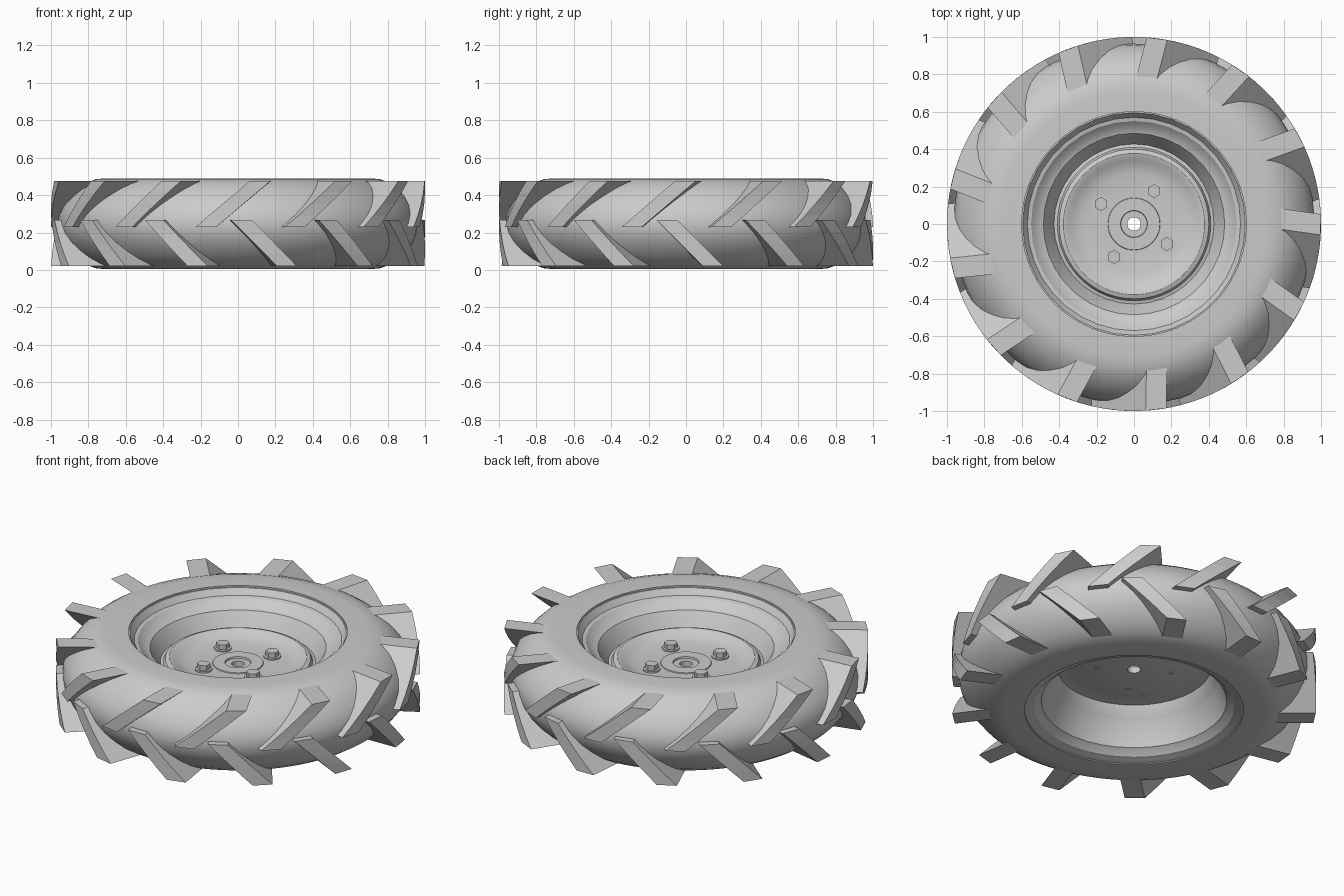
import bpy, bmesh, math
from mathutils import Matrix

cube = bpy.data.objects.get("Cube")
if cube:
    bpy.data.objects.remove(cube, do_unlink=True)

grey = bpy.data.materials.new("plain grey")
grey.use_nodes = True
grey.diffuse_color = (0.6, 0.6, 0.6, 1)
grey.node_tree.nodes["Principled BSDF"].inputs["Base Color"].default_value = (0.6, 0.6, 0.6, 1)


def finish(name, bm, smooth=None):
    bmesh.ops.recalc_face_normals(bm, faces=bm.faces)
    mesh = bpy.data.meshes.new(name)
    bm.to_mesh(mesh)
    bm.free()
    mesh.materials.append(grey)
    obj = bpy.data.objects.new(name, mesh)
    bpy.context.collection.objects.link(obj)
    if smooth:
        bpy.ops.object.select_all(action='DESELECT')
        obj.select_set(True)
        bpy.context.view_layer.objects.active = obj
        bpy.ops.object.shade_smooth_by_angle(angle=math.radians(smooth))
    return obj


def lathe(name, profile, steps, smooth=30):
    """Turn a closed (radius, height) outline around the axle."""
    bm = bmesh.new()
    verts = [bm.verts.new((r, 0, z)) for r, z in profile]
    edges = [bm.edges.new((verts[i - 1], verts[i])) for i in range(len(verts))]
    bmesh.ops.spin(bm, geom=verts + edges, cent=(0, 0, 0), axis=(0, 0, 1),
                   angle=math.tau, steps=steps, use_merge=True)
    bmesh.ops.remove_doubles(bm, verts=bm.verts, dist=1e-5)
    return finish(name, bm, smooth)


# Tyre carcass: flat sidewalls and a rounded crown, symmetric about mid height
MID = 0.247
half = [(0.6, 0.243), (0.71, 0.243), (0.76, 0.238), (0.81, 0.22), (0.86, 0.187),
        (0.9, 0.147), (0.935, 0.1), (0.957, 0.05)]
tyre = [(r, MID + h) for r, h in half] + [(0.964, MID)]
tyre += [(r, MID - h) for r, h in reversed(half)]
lathe("tyre", tyre, 96)

# Stepped rim, hidden side buried in the tyre
lathe("rim", [(0.62, 0.48), (0.595, 0.48), (0.57, 0.445), (0.55, 0.44), (0.515, 0.405),
              (0.485, 0.395), (0.43, 0.31), (0.42, 0.29), (0.455, 0.21), (0.465, 0.2),
              (0.51, 0.06), (0.525, 0.05), (0.55, 0.025), (0.575, 0.02),
              (0.595, 0.01), (0.62, 0.01)], 36)

# Pressed wheel disc with rounded ridge, flat centre and axle hole
lathe("wheel_disc", [(0.45, 0.3), (0.41, 0.31), (0.4, 0.33), (0.378, 0.338), (0.355, 0.332),
                     (0.335, 0.317), (0.27, 0.3), (0.14, 0.3), (0.138, 0.305),
                     (0.072, 0.305), (0.07, 0.295), (0.036, 0.295), (0.036, 0.26),
                     (0.28, 0.26), (0.32, 0.275), (0.4, 0.28), (0.45, 0.28)], 64)


def add_lug(bm, angle, t_in, t_out, z_in, z_out, rings=5):
    """Slanted tread bar: a sheared prism trimmed to the outer radius."""
    turn = Matrix.Rotation(math.radians(angle), 3, 'Z')
    sections = []
    for i in range(rings):
        f = i / (rings - 1)
        t, z = t_in + (t_out - t_in) * f, z_in + (z_out - z_in) * f
        inner = 0.88 - 0.12 * f
        a, b = t - 0.055, t + 0.055
        corners = [(inner, a), (math.sqrt(1 - a * a), a), (math.sqrt(1 - b * b), b), (inner, b)]
        sections.append([bm.verts.new(turn @ Matrix.Translation((x, y, z)).translation)
                         for x, y in corners])
    for s, n in zip(sections, sections[1:]):
        for k in range(4):
            bm.faces.new((s[k - 1], s[k], n[k], n[k - 1]))
    bm.faces.new(sections[0])
    bm.faces.new(sections[-1])


# Two staggered rows of tread bars forming a chevron
LUGS = 13
for name, start, t_in, t_out, z_in, z_out in (
        ("upper_tread_bars", 269, -0.155, 0.135, 0.23, 0.475),
        ("lower_tread_bars", 278.5, -0.13, 0.115, 0.267, 0.022)):
    bm = bmesh.new()
    for i in range(LUGS):
        add_lug(bm, start + i * 360 / LUGS, t_in, t_out, z_in, z_out)
    finish(name, bm)

# Four wheel bolts: washer, hex head and a short end below the disc
for i in range(4):
    a = math.radians(58.7 + 90 * i)
    bm = bmesh.new()
    for sides, radius, low, high in ((24, 0.048, 0.295, 0.308), (6, 0.037, 0.305, 0.337),
                                     (12, 0.012, 0.255, 0.3)):
        place = Matrix.Translation((0.206 * math.cos(a), 0.206 * math.sin(a), (low + high) / 2))
        bmesh.ops.create_cone(bm, cap_ends=True, segments=sides, radius1=radius,
                              radius2=radius, depth=high - low, matrix=place)
    finish(f"wheel_bolt_{i + 1}", bm, 30)
